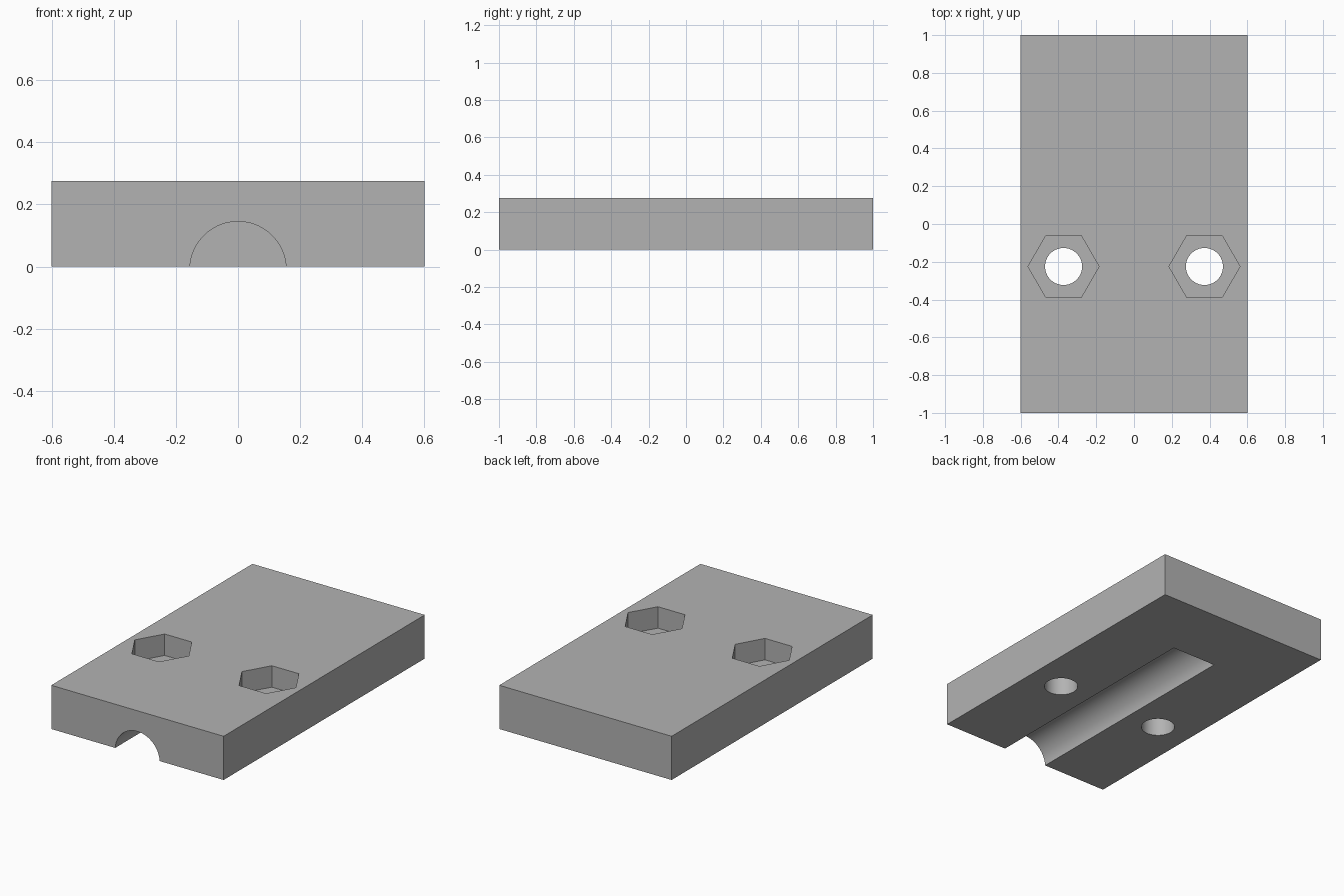
import bpy
import math

cube = bpy.data.objects.get("Cube")
if cube:
    bpy.data.objects.remove(cube, do_unlink=True)

WIDTH, LENGTH, HEIGHT = 1.2, 2.0, 0.275
BOLT_X, BOLT_Y = 0.373, -0.225
POCKET_FLOOR = 0.14

grey = bpy.data.materials.new("plain grey")
grey.use_nodes = True
colour = (0.45, 0.45, 0.45, 1)
grey.diffuse_color = colour
grey.node_tree.nodes["Principled BSDF"].inputs["Base Color"].default_value = colour


def cylinder(name, sides, radius, start, end, rotation=(0, 0, 0)):
    """Prism running between two points."""
    bpy.ops.mesh.primitive_cylinder_add(
        vertices=sides, radius=radius, depth=math.dist(start, end),
        location=[(a + b) / 2 for a, b in zip(start, end)], rotation=rotation)
    obj = bpy.context.object
    obj.name = name
    obj.data.materials.append(grey)
    return obj


# Clamp plate
bpy.ops.mesh.primitive_cube_add(size=1, location=(0, 0, HEIGHT / 2))
plate = bpy.context.object
plate.name = "clamp_plate"
plate.scale = (WIDTH, LENGTH, HEIGHT)
bpy.ops.object.transform_apply(location=True, rotation=False, scale=True)
plate.data.materials.append(grey)

# Rod groove, open at the front and closed before the back
cutters = [cylinder("rod_groove_cutter", 96, 0.155, (0, -1.2, -0.01),
                    (0, 0.55, -0.01), (math.pi / 2, 0, 0))]

# Bolt holes with hexagonal nut pockets
for side, x in (("left", BOLT_X), ("right", -BOLT_X)):
    cutters.append(cylinder(side + "_bolt_hole_cutter", 64, 0.098,
                            (x, BOLT_Y, -0.1), (x, BOLT_Y, HEIGHT + 0.1)))
    cutters.append(cylinder(side + "_nut_pocket_cutter", 6, 0.188,
                            (x, BOLT_Y, POCKET_FLOOR), (x, BOLT_Y, HEIGHT + 0.1),
                            (0, 0, math.pi / 6)))

# Cut the plate, then discard the cutters
bpy.context.view_layer.objects.active = plate
for cutter in cutters:
    cut = plate.modifiers.new(cutter.name, 'BOOLEAN')
    cut.operation = 'DIFFERENCE'
    cut.solver = 'EXACT'
    cut.object = cutter
    bpy.ops.object.modifier_apply(modifier=cut.name)
    bpy.data.objects.remove(cutter, do_unlink=True)

bpy.ops.object.select_all(action='DESELECT')
plate.select_set(True)
bpy.ops.object.shade_smooth_by_angle(angle=math.radians(30))
